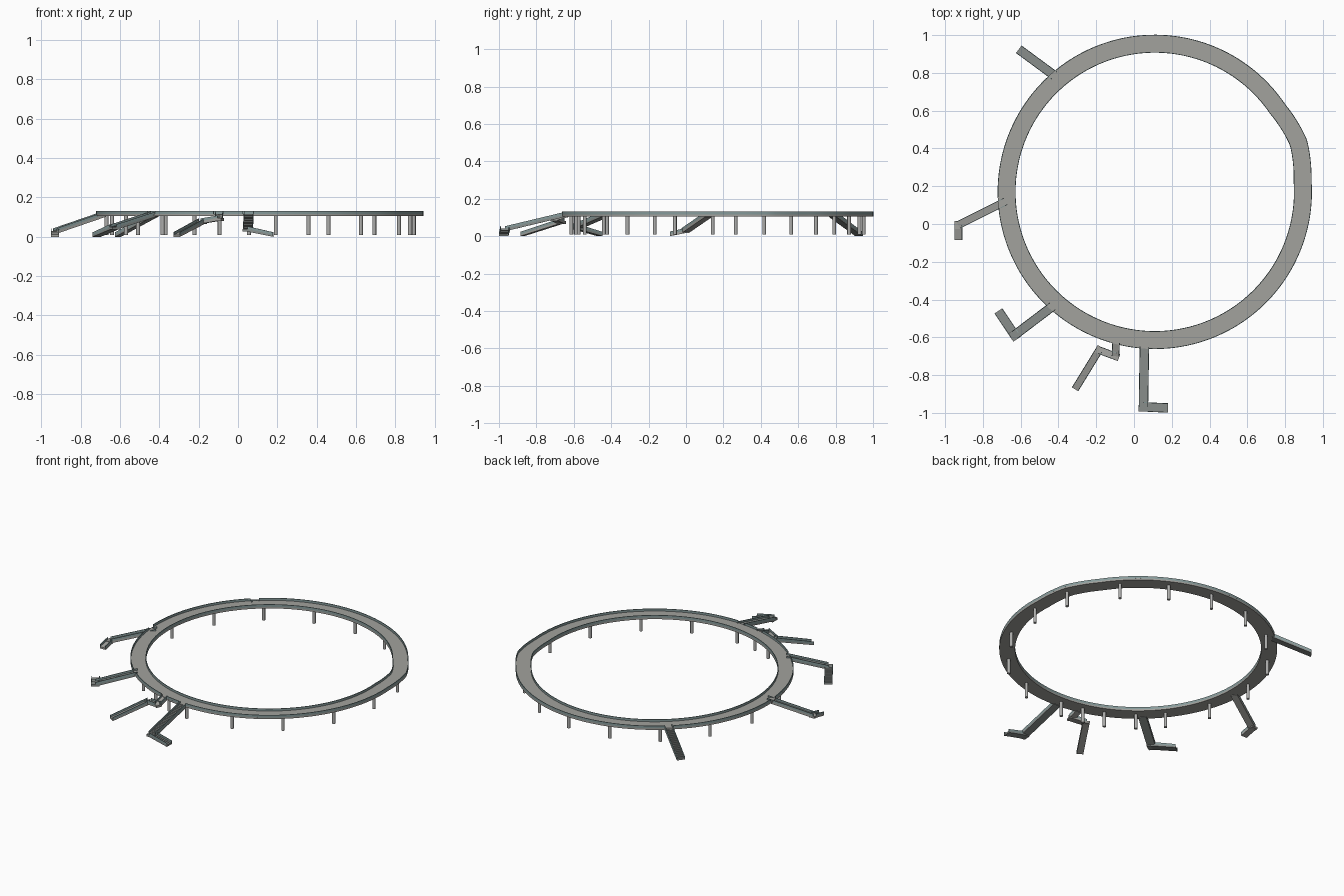
import bpy, bmesh
from math import cos, sin, radians
from mathutils import Vector

cube = bpy.data.objects.get("Cube")
if cube:
    bpy.data.objects.remove(cube)

CX, CY = 0.11, 0.17            # ring centre
R_IN, R_OUT = 0.737, 0.832
DECK_LOW, DECK_TOP, RAIL_TOP = 0.106, 0.117, 0.132
RAIL = 0.004                   # railing thickness


def material(name, rgb):
    m = bpy.data.materials.new(name)
    m.use_nodes = True
    m.diffuse_color = (*rgb, 1)
    m.node_tree.nodes["Principled BSDF"].inputs["Base Color"].default_value = (*rgb, 1)
    return m


CONCRETE = material("concrete grey", (0.36, 0.36, 0.34))
STEP = material("step grey", (0.25, 0.27, 0.26))
GLASS = material("railing teal", (0.24, 0.33, 0.33))
COLUMN = material("column grey", (0.42, 0.42, 0.41))


def finish(name, bm, mat, smooth=False):
    bmesh.ops.recalc_face_normals(bm, faces=bm.faces)
    mesh = bpy.data.meshes.new(name)
    bm.to_mesh(mesh)
    bm.free()
    mesh.materials.append(mat)
    ob = bpy.data.objects.new(name, mesh)
    bpy.context.collection.objects.link(ob)
    if smooth:
        bpy.ops.object.select_all(action='DESELECT')
        ob.select_set(True)
        bpy.context.view_layer.objects.active = ob
        bpy.ops.object.shade_smooth_by_angle()
    return ob


def ring_point(r, deg, z):
    # the ring swells slightly near one spot on its left side
    off = abs((deg - 19 + 180) % 360 - 180)
    r += 0.02 * max(0, 1 - off / 15)
    a = radians(deg)
    return (CX + r * cos(a), CY + r * sin(a), z)


def arc_band(name, r0, r1, z0, z1, a0, a1, mat):
    """Rectangular section swept around the ring from a0 to a1 degrees."""
    bm = bmesh.new()
    closed = a1 - a0 >= 360
    n = max(2, round((a1 - a0) / 2))
    section = ((r0, z0), (r1, z0), (r1, z1), (r0, z1))
    rows = []
    for i in range(n if closed else n + 1):
        deg = a0 + (a1 - a0) * i / n
        rows.append([bm.verts.new(ring_point(r, deg, z)) for r, z in section])
    for i in range(n):
        a, b = rows[i], rows[(i + 1) % len(rows)]
        for j in range(4):
            k = (j + 1) % 4
            bm.faces.new((a[j], a[k], b[k], b[j]))
    if not closed:
        bm.faces.new(rows[0])
        bm.faces.new(rows[-1])
    return finish(name, bm, mat, True)


def prism(name, p, q, profile, side0, side1, mat):
    """Profile of (distance, height) along p to q, extruded sideways."""
    start = Vector((p[0], p[1], 0))
    along = (Vector((q[0], q[1], 0)) - start).normalized()
    across = Vector((-along.y, along.x, 0))
    bm = bmesh.new()
    ends = [[bm.verts.new(start + along * s + across * w + Vector((0, 0, max(z, 0))))
             for s, z in profile] for w in (side0, side1)]
    for e in ends:
        bm.faces.new(e)
    n = len(profile)
    for i in range(n):
        j = (i + 1) % n
        bm.faces.new((ends[0][i], ends[0][j], ends[1][j], ends[1][i]))
    return finish(name, bm, mat)


def flight(name, p, q, width, stepped):
    """Sloping ramp or stair between two 3D points, with a railing each side."""
    length = (Vector(q[:2]) - Vector(p[:2])).length
    z0, z1 = p[2], q[2]
    top = [(0, z0), (length, z1)]
    if stepped:
        n = max(4, round(length / 0.013))
        top = []
        for i in range(n):
            z = z0 + (z1 - z0) * (i + 0.5) / n
            top += [(length * i / n, z), (length * (i + 1) / n, z)]
    under = [(length, z1 - 0.014), (0, z0 - 0.014)]
    h = width / 2
    prism(name, p, q, top + under, -h, h, STEP if stepped else CONCRETE)
    rail = [(0, z0 + 0.013), (length, z1 + 0.013), (length, z1 - 0.005), (0, z0 - 0.005)]
    for side, w in (("right", -h), ("left", h - RAIL)):
        prism(f"{name}_{side}_railing", p, q, rail, w, w + RAIL, GLASS)


def landing(name, p, q, width, mat):
    """Flat square platform where two flights meet."""
    z, h = p[2], width / 2
    profile = [(-h, z - 0.014), (h, z - 0.014), (h, z), (-h, z)]
    prism(name, p, q, profile, -h, h, mat)


# Walkway deck and inner railing
arc_band("walkway_deck", R_IN, R_OUT, DECK_LOW, DECK_TOP, 0, 360, CONCRETE)
arc_band("inner_railing", R_IN, R_IN + RAIL, DECK_TOP, RAIL_TOP, 0, 360, GLASS)

# Outer railing, open where each stair or ramp joins
gaps = [131, 183.6, 228.5, 255.5, 266]
for i, g in enumerate(gaps):
    nxt = gaps[i + 1] if i + 1 < len(gaps) else gaps[0] + 360
    arc_band(f"outer_railing_{i + 1}", R_OUT - RAIL, R_OUT, DECK_TOP, RAIL_TOP,
             g + 1.8, nxt - 1.8, GLASS)

# Columns under the deck
for i, deg in enumerate((-94, -71.5, -49, -25.5, -2, 18, 42, 63.5, 84, 105, 127.5,
                         150, 173, 197, 218, 231, 245, 255)):
    bm = bmesh.new()
    bmesh.ops.create_cone(bm, cap_ends=True, segments=16, radius1=0.01, radius2=0.01,
                          depth=DECK_LOW - 0.008)
    mid = ring_point((R_IN + R_OUT) / 2, deg, (DECK_LOW + 0.01) / 2)
    bmesh.ops.translate(bm, verts=bm.verts, vec=mid)
    finish(f"column_{i + 1}", bm, COLUMN, True)

# Access routes: name, width, stepped, path points
routes = [
    ("back_stair", 0.05, True, [(-0.42, 0.785, 0.116), (-0.61, 0.925, 0.01)]),
    ("side_ramp", 0.042, False, [(-0.68, 0.12, 0.116), (-0.93, -0.005, 0.03),
                                 (-0.93, -0.085, 0.012)]),
    ("corner_stair", 0.05, True, [(-0.43, -0.435, 0.116), (-0.632, -0.588, 0.05),
                                  (-0.718, -0.46, 0.01)]),
    ("front_ramp", 0.04, False, [(-0.095, -0.63, 0.116), (-0.098, -0.7, 0.095),
                                 (-0.185, -0.668, 0.08), (-0.312, -0.875, 0.01)]),
    ("front_stair", 0.05, True, [(0.055, -0.65, 0.116), (0.05, -0.968, 0.04),
                                 (0.18, -0.974, 0.01)]),
]
for name, width, stepped, path in routes:
    for i, (p, q) in enumerate(zip(path, path[1:])):
        flight(f"{name}_flight_{i + 1}", p, q, width, stepped)
        if i:
            landing(f"{name}_landing_{i}", p, q, width, STEP if stepped else CONCRETE)
